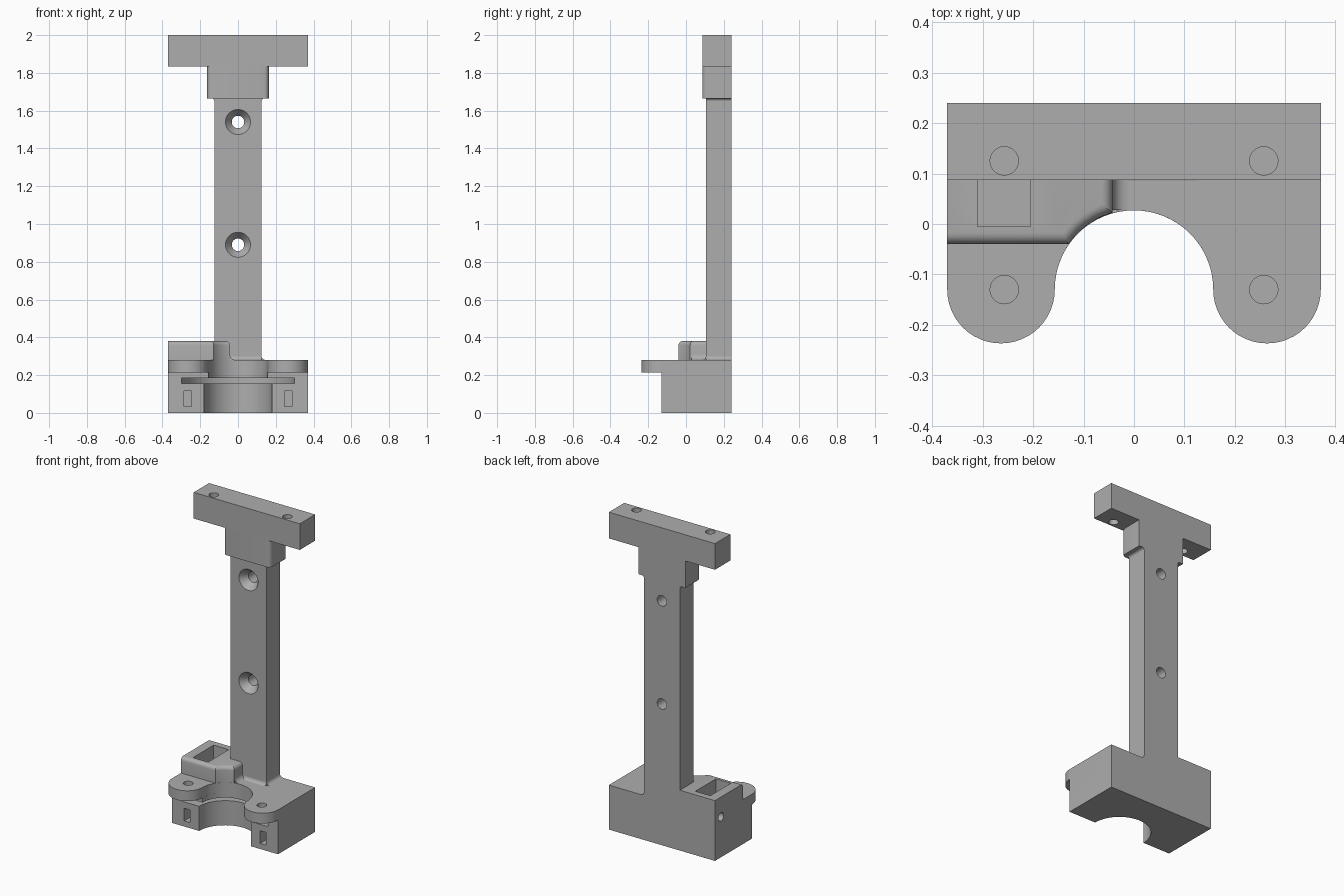
import bpy, bmesh, math
from mathutils import Vector

cube = bpy.data.objects.get("Cube")
if cube:
    bpy.data.objects.remove(cube, do_unlink=True)

grey = bpy.data.materials.new("plain_grey")
grey.use_nodes = True
grey.diffuse_color = (0.42, 0.42, 0.42, 1)
grey.node_tree.nodes["Principled BSDF"].inputs["Base Color"].default_value = (0.42, 0.42, 0.42, 1)

AXES = {"x": lambda u, v, w: (w, u, v),
        "y": lambda u, v, w: (u, w, v),
        "z": lambda u, v, w: (u, v, w)}


def arc(cx, cy, r, start, end, steps=24):
    angles = [math.radians(start + (end - start) * i / steps) for i in range(steps + 1)]
    return [(cx + r * math.cos(a), cy + r * math.sin(a)) for a in angles]


def rect(u0, u1, v0, v1):
    return [(u0, v0), (u1, v0), (u1, v1), (u0, v1)]


def prism(name, outline, lo, hi, axis="z", top=None, bevel=None, radius=0.02):
    """Extrude an outline along an axis; 'top' gives a different far outline."""
    bm = bmesh.new()
    a = [bm.verts.new(AXES[axis](u, v, lo)) for u, v in outline]
    b = [bm.verts.new(AXES[axis](u, v, hi)) for u, v in (top or outline)]
    bm.faces.new(a)
    bm.faces.new(b)
    for i in range(len(a)):
        j = (i + 1) % len(a)
        bm.faces.new((a[i], a[j], b[j], b[i]))
    bmesh.ops.recalc_face_normals(bm, faces=bm.faces)
    if bevel:
        edges = [e for e in bm.edges if bevel(*(v.co for v in e.verts))]
        bmesh.ops.bevel(bm, geom=edges, offset=radius, segments=5,
                        profile=0.5, affect="EDGES", clamp_overlap=False)
    mesh = bpy.data.meshes.new(name)
    bm.to_mesh(mesh)
    bm.free()
    mesh.materials.append(grey)
    ob = bpy.data.objects.new(name, mesh)
    bpy.context.collection.objects.link(ob)
    return ob


def combine(ob, others, operation="DIFFERENCE"):
    bpy.context.view_layer.objects.active = ob
    for other in others:
        mod = ob.modifiers.new("combine", "BOOLEAN")
        mod.operation, mod.solver, mod.object = operation, "EXACT", other
        bpy.ops.object.modifier_apply(modifier=mod.name)
    for other in others:
        bpy.data.objects.remove(other, do_unlink=True)


def cylinder(u, v, r, lo, hi, axis="z", end_r=None):
    ring = arc(u, v, r, 0, 360, 64)[:-1]
    end = arc(u, v, end_r, 0, 360, 64)[:-1] if end_r else None
    ob = prism("cutter", ring, lo, hi, axis, end)
    ob.hide_render = True
    return ob


def box(u, v, w):
    ob = prism("cutter", rect(*u, *v), *w)
    ob.hide_render = True
    return ob


def fillet(name, u, v, su, sv, r, lo, hi, axis):
    """Concave corner strip growing towards the signs su, sv."""
    curve = [(u + su * (r - r * math.cos(t * math.pi / 12)),
              v + sv * (r - r * math.sin(t * math.pi / 12))) for t in range(7)]
    return prism(name, [(u, v)] + curve, lo, hi, axis)


BACK, HALF, CY = 0.24, 0.37, -0.13

# Clamp base with rounded lobes and a half-round mouth
lobe_r, mouth_r = 0.1065, 0.157
plate_outline = ([(HALF, BACK), (-HALF, BACK)]
                 + arc(lobe_r - HALF, CY, lobe_r, 180, 360)
                 + arc(0, CY, mouth_r, 180, 0, 40)[1:-1]
                 + arc(HALF - lobe_r, CY, lobe_r, 180, 360))
base = prism("clamp_base", plate_outline, 0.215, 0.28)
combine(base, [prism("block", rect(-HALF, HALF, CY, BACK), 0, 0.215)], "UNION")

cuts = [cylinder(0, CY, mouth_r, 0.17, 0.25),
        cylinder(0, CY, 0.18, -0.1, 0.17),
        cylinder(0, CY, 0.3, 0.155, 0.185)]
for side in (-1, 1):
    cuts.append(cylinder(side * 0.257, CY, 0.028, 0.235, 0.4))
    cuts.append(box((side * 0.265 - 0.02, side * 0.265 + 0.02), (-0.2, -0.05), (0.035, 0.115)))


def pocket_cuts():
    return [box((-0.31, -0.205), (-0.005, 0.2), (0.215, 0.5)),
            cylinder(0.18, 0.255, 0.026, -0.5, -0.25, "x")]


combine(base, cuts + pocket_cuts())

# Raised pocket housing with rounded inner top edges
wrap = arc(0, CY, 0.158, 145.3, 105.5, 10)
edge_x = wrap[-1][0]
housing_outline = [(edge_x, BACK), (-HALF, BACK), (-HALF, wrap[0][1])] + wrap


def inner_top(p, q):
    mid = (p + q) / 2
    return min(p.z, q.z) > 0.37 and mid.x > -HALF + 0.01 and mid.y < BACK - 0.01


housing = prism("pocket_housing", housing_outline, 0.28, 0.38, bevel=inner_top, radius=0.022)
combine(housing, pocket_cuts())

# Upright column with two countersunk screw holes
column = prism("column", rect(-0.125, 0.125, 0.105, BACK), 0.27, 1.68)
holes = []
for z in (0.89, 1.54):
    holes.append(cylinder(0, z, 0.033, 0, 0.4, "y"))
    holes.append(cylinder(0, z, 0.067, 0.104, 0.15, "y", 0.033))
combine(column, holes)

# Neck with rounded front corners
neck = prism("neck", rect(-0.163, 0.163, 0.087, BACK), 1.665, 1.845,
             bevel=lambda p, q: abs(p.z - q.z) > 0.1 and p.y < 0.1, radius=0.025)

# Crossbar with two vertical holes
crossbar = prism("crossbar", rect(-HALF, HALF, 0.087, BACK), 1.835, 2.0)
combine(crossbar, [cylinder(s * 0.257, 0.125, 0.028, 1.7, 2.1) for s in (-1, 1)])

# Concave fillets at the joints
strips = [fillet("column_front_fillet", 0.105, 0.28, -1, 1, 0.02, -0.04, 0.125, "x"),
          fillet("housing_side_fillet", edge_x, 0.28, 1, 1, 0.03, 0.028, 0.11, "y")]
for side, label in ((-1, "right"), (1, "left")):
    strips.append(fillet(label + "_column_foot_fillet", side * 0.125, 0.28, side, 1, 0.022, 0.105, BACK, "y"))
    strips.append(fillet(label + "_column_top_fillet", side * 0.125, 1.665, side, -1, 0.015, 0.105, BACK, "y"))

# Smooth the curved surfaces, keep the corners sharp
bpy.ops.object.select_all(action="DESELECT")
for ob in [base, housing, column, neck, crossbar] + strips:
    ob.select_set(True)
    bpy.context.view_layer.objects.active = ob
bpy.ops.object.shade_smooth_by_angle(angle=math.radians(30))
